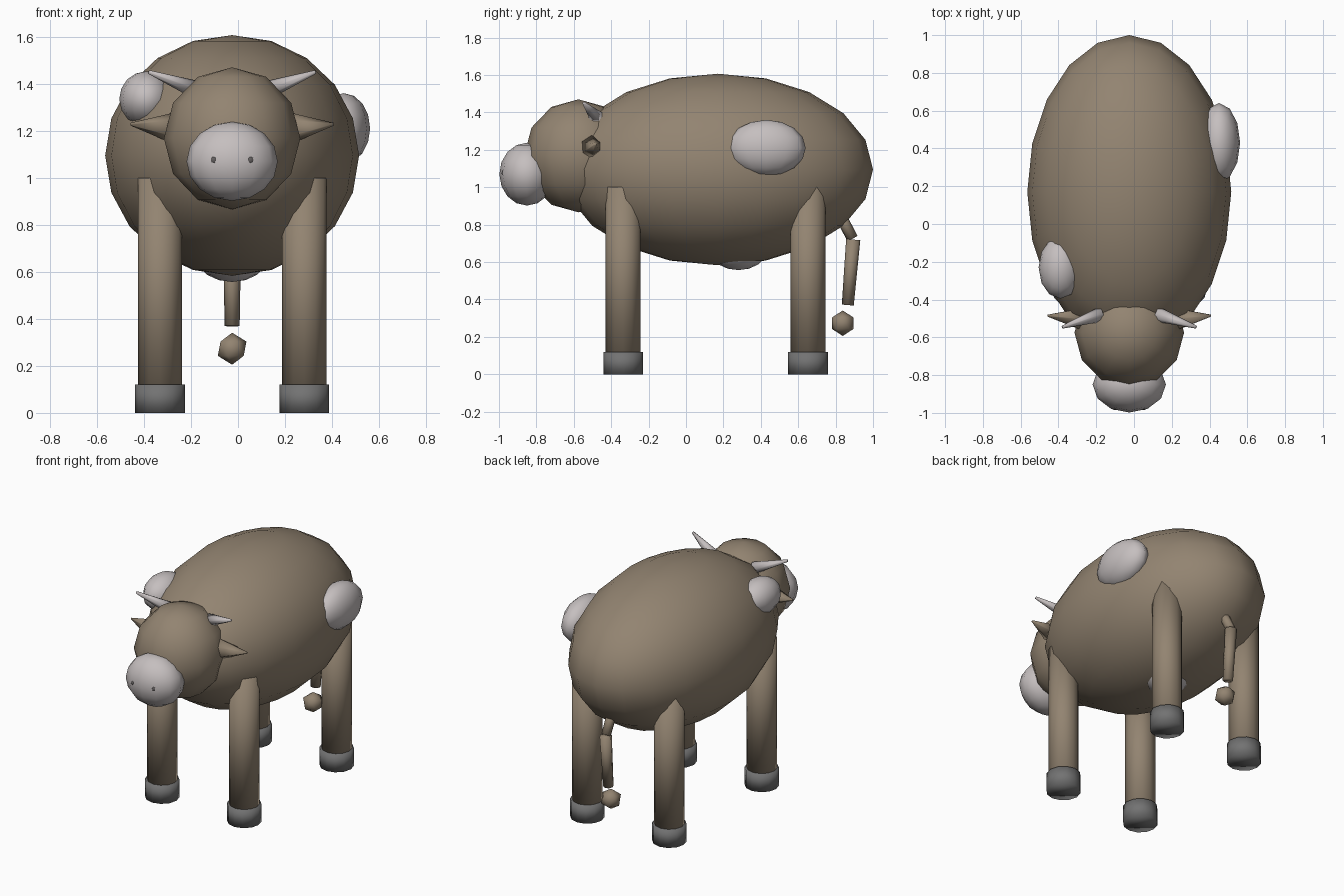
import bpy
from mathutils import Vector

cube = bpy.data.objects.get("Cube")
if cube:
    bpy.data.objects.remove(cube, do_unlink=True)

MID = -0.025  # x of the body's plane of symmetry


def material(name, rgb):
    mat = bpy.data.materials.new(name)
    mat.use_nodes = True
    color = (*rgb, 1.0)
    mat.diffuse_color = color
    mat.node_tree.nodes["Principled BSDF"].inputs["Base Color"].default_value = color
    return mat


BROWN = material("hide_brown", (0.29, 0.23, 0.165))
PALE = material("pale_grey", (0.56, 0.52, 0.52))
HOOF = material("hoof_grey", (0.17, 0.17, 0.17))
DARK = material("nostril_grey", (0.12, 0.11, 0.11))


def finish(name, mat):
    obj = bpy.context.object
    obj.name = name
    obj.data.materials.append(mat)
    bpy.ops.object.shade_smooth()
    return obj


def ellipsoid(name, mat, center, radii, segments=12, rings=8):
    bpy.ops.mesh.primitive_uv_sphere_add(segments=segments, ring_count=rings, location=center)
    bpy.context.object.scale = radii
    return finish(name, mat)


def taper(name, mat, start, end, r1, r2, sides):
    """Tapered round bar from start to end."""
    start, end = Vector(start), Vector(end)
    axis = end - start
    bpy.ops.mesh.primitive_cone_add(vertices=sides, radius1=r1, radius2=r2,
                                    depth=axis.length, location=(start + end) / 2)
    bpy.context.object.rotation_euler = axis.to_track_quat('Z', 'Y').to_euler()
    return finish(name, mat)


# Body, head and muzzle
ellipsoid("body", BROWN, (MID, 0.17, 1.095), (0.54, 0.83, 0.512), 20, 10)
ellipsoid("head", BROWN, (MID, -0.575, 1.168), (0.29, 0.29, 0.302), 12, 6)
ellipsoid("muzzle", PALE, (MID, -0.85, 1.07), (0.194, 0.148, 0.168))

# Coat patches and udder
ellipsoid("left_patch", PALE, (0.45, 0.43, 1.21), (0.112, 0.21, 0.15))
ellipsoid("right_patch", PALE, (-0.39, -0.23, 1.335), (0.115, 0.165, 0.118))
ellipsoid("udder", PALE, (MID, 0.28, 0.66), (0.15, 0.15, 0.103))

# Paired parts
for side, s in (("left", 1), ("right", -1)):
    ellipsoid(side + "_nostril", DARK, (MID + s * 0.077, -0.968, 1.075),
              (0.018, 0.018, 0.019), 8, 6)
    taper(side + "_ear", BROWN, (MID + s * 0.25, -0.503, 1.212),
          (MID + s * 0.432, -0.485, 1.228), 0.066, 0.006, 6)
    taper(side + "_horn", PALE, (MID + s * 0.15, -0.478, 1.373),
          (MID + s * 0.354, -0.546, 1.45), 0.04, 0.008, 8)
    for end, y in (("front", -0.336), ("rear", 0.652)):
        x = MID + s * 0.307
        taper(f"{end}_{side}_leg", BROWN, (x, y, 0.06), (x, y, 1.0), 0.094, 0.094, 12)
        taper(f"{end}_{side}_hoof", HOOF, (x, y, 0), (x, y, 0.12), 0.106, 0.106, 12)

# Tail in two pieces with a tuft
taper("tail_root", BROWN, (MID, 0.81, 0.88), (MID, 0.89, 0.725), 0.032, 0.03, 8)
taper("tail_end", BROWN, (MID, 0.894, 0.72), (MID, 0.865, 0.37), 0.038, 0.032, 8)
bpy.ops.mesh.primitive_ico_sphere_add(subdivisions=1, radius=0.068, location=(MID, 0.838, 0.273))
finish("tail_tuft", BROWN)
